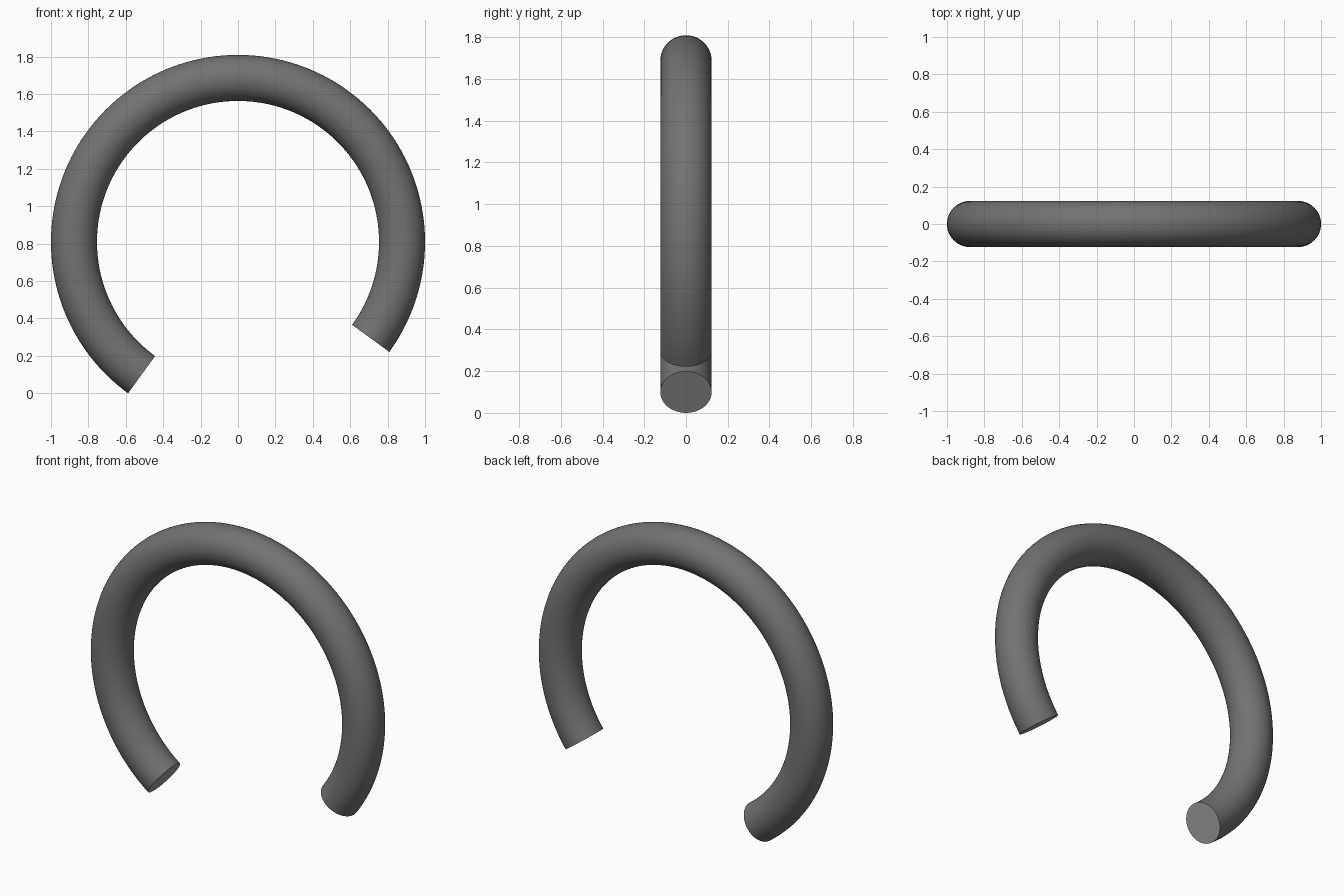
import bpy, bmesh
from math import radians, sin
from mathutils import Matrix, Vector

if "Cube" in bpy.data.objects:
    bpy.data.objects.remove(bpy.data.objects["Cube"])

MAJOR, MINOR = 0.877, 0.123        # ring radius and tube radius
START, END = radians(-36), radians(234)
CENTRE = Vector((0, 0, sin(radians(54))))


def grey(name, value):
    mat = bpy.data.materials.new(name)
    mat.diffuse_color = (value, value, value, 1)
    mat.use_nodes = True
    mat.node_tree.nodes["Principled BSDF"].inputs["Base Color"].default_value = mat.diffuse_color
    return mat


bm = bmesh.new()

# round cross-section placed at the right-hand end, which is also its cap
place = (Matrix.Translation(CENTRE) @ Matrix.Rotation(-START, 4, 'Y')
         @ Matrix.Translation((MAJOR, 0, 0)))
bmesh.ops.create_circle(bm, cap_ends=True, radius=MINOR, segments=48, matrix=place)

# sweep it three quarters of a turn and close the left-hand end
spun = bmesh.ops.spin(bm, geom=list(bm.edges), cent=CENTRE, axis=(0, -1, 0),
                      angle=END - START, steps=120, use_duplicate=False)
end_edges = [g for g in spun["geom_last"] if isinstance(g, bmesh.types.BMEdge)]
if all(len(e.link_faces) == 1 for e in end_edges):
    bmesh.ops.contextual_create(bm, geom=end_edges)
bmesh.ops.recalc_face_normals(bm, faces=bm.faces)

# dark tube wall, lighter end caps
for face in bm.faces:
    face.material_index = 1 if len(face.verts) > 4 else 0

mesh = bpy.data.meshes.new("open_ring")
bm.to_mesh(mesh)
bm.free()
mesh.materials.append(grey("dark_grey", 0.17))
mesh.materials.append(grey("cap_grey", 0.34))
obj = bpy.data.objects.new("open_ring", mesh)
bpy.context.collection.objects.link(obj)

# smooth tube with crisp end edges
bpy.context.view_layer.objects.active = obj
obj.select_set(True)
bpy.ops.object.shade_smooth_by_angle(angle=radians(35))
